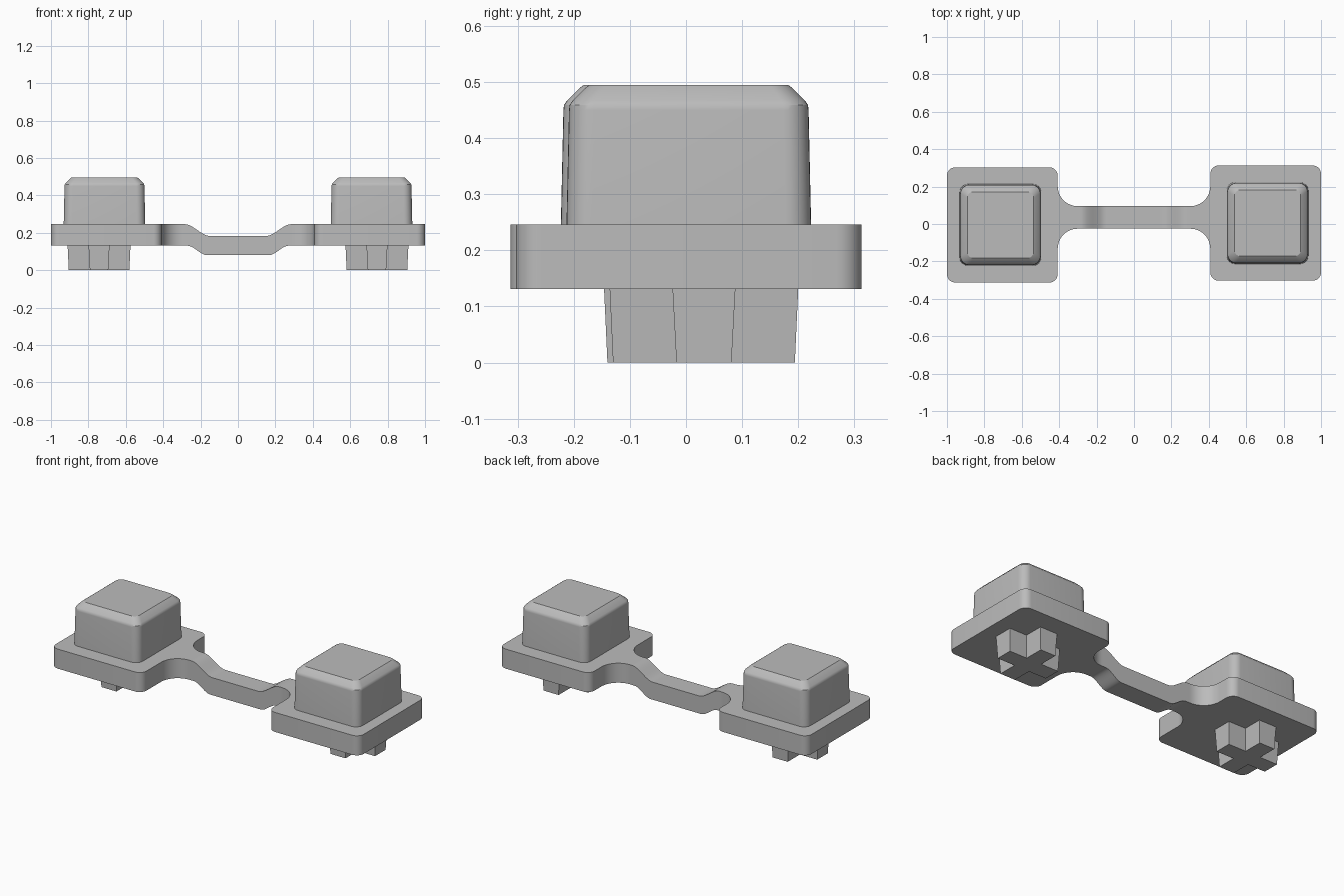
import bpy, bmesh, math

cube = bpy.data.objects.get("Cube")
if cube:
    bpy.data.objects.remove(cube)

grey = bpy.data.materials.new("rubber_grey")
grey.use_nodes = True
colour = (0.5, 0.5, 0.5, 1)
grey.diffuse_color = colour
grey.node_tree.nodes["Principled BSDF"].inputs["Base Color"].default_value = colour

PLATE_LOW, PLATE_TOP = 0.131, 0.246
STRAP_Y = (-0.025, 0.095)
STRAP_X = 0.3          # where the strap leaves the flared plate


def finish(name, bm, angle=30):
    bmesh.ops.remove_doubles(bm, verts=bm.verts, dist=0.0005)
    bmesh.ops.recalc_face_normals(bm, faces=bm.faces)
    mesh = bpy.data.meshes.new(name)
    bm.to_mesh(mesh)
    bm.free()
    mesh.materials.append(grey)
    obj = bpy.data.objects.new(name, mesh)
    bpy.context.collection.objects.link(obj)
    bpy.ops.object.select_all(action='DESELECT')
    obj.select_set(True)
    bpy.context.view_layer.objects.active = obj
    bpy.ops.object.shade_smooth_by_angle(angle=math.radians(angle))


def arc(cx, cy, r, start, end, steps=8):
    angles = [math.radians(start + (end - start) * i / steps) for i in range(steps + 1)]
    return [(cx + r * math.cos(a), cy + r * math.sin(a)) for a in angles]


def rounded_square(cx, cy, half, r):
    d = half - r
    corners = ((d, d, 0), (-d, d, 90), (-d, -d, 180), (d, -d, 270))
    return [p for x, y, a in corners for p in arc(cx + x, cy + y, r, a, a + 90)]


def cross(cx, cy, h, w):
    quarter = [(h, -w), (h, w), (w, w)]
    points = []
    for turn in range(4):
        points += quarter
        quarter = [(-y, x) for x, y in quarter]
    return [(cx + x, cy + y) for x, y in points]


def loft(bm, layers, caps=True, skip=()):
    """Join matching (outline, z) layers with walls and close both ends."""
    rings = [[bm.verts.new((x, y, z)) for x, y in pts] for pts, z in layers]
    n = len(rings[0])
    for a, b in zip(rings, rings[1:]):
        for i in range(n):
            if i not in skip:
                j = (i + 1) % n
                bm.faces.new((a[i], a[j], b[j], b[i]))
    if caps:
        bm.faces.new(rings[0][::-1])
        bm.faces.new(rings[-1])


def plate_outline(side, cy):
    """Rounded plate that flares into the strap on its inner edge."""
    x0, x1, r, f = 0.408, 1.0, 0.045, 0.408 - STRAP_X
    y0, y1 = cy - 0.308, cy + 0.308
    lo, hi = STRAP_Y
    pts = arc(x1 - r, y0 + r, r, -90, 0) + arc(x1 - r, y1 - r, r, 0, 90)
    pts += arc(x0 + r, y1 - r, r, 90, 180)
    pts += arc(STRAP_X, hi + f, f, 0, -90, 12)
    open_edge = len(pts) - 1
    pts += arc(STRAP_X, lo - f, f, 90, 0, 12)
    pts += arc(x0 + r, y0 + r, r, 180, 270)
    return [(side * x, y) for x, y in pts], open_edge


def ease(x, start, end, low, high):
    t = min(max((abs(x) - start) / (end - start), 0), 1)
    return low + (high - low) * t * t * (3 - 2 * t)


# Base: two plates joined by the dipped strap
bm = bmesh.new()
for side in (-1, 1):
    outline, open_edge = plate_outline(side, side * 0.005)
    loft(bm, [(outline, PLATE_LOW), (outline, PLATE_TOP)], skip=(open_edge,))

inner = [0.14 + 0.01 * i for i in range(17)]
stations = [-x for x in reversed(inner)] + inner
previous = None
for x in stations:
    low = ease(x, 0.165, 0.27, 0.08, PLATE_LOW)
    top = ease(x, 0.15, 0.285, 0.183, PLATE_TOP)
    ring = [bm.verts.new((x, y, z)) for y, z in
            ((STRAP_Y[0], low), (STRAP_Y[1], low), (STRAP_Y[1], top), (STRAP_Y[0], top))]
    if previous:
        for i in range(4):
            j = (i + 1) % 4
            bm.faces.new((previous[i], previous[j], ring[j], ring[i]))
    previous = ring
finish("plates_and_strap", bm)

for side, label in ((-1, "right"), (1, "left")):
    cy = side * 0.005

    # Chamfered plug block on top
    bm = bmesh.new()
    profile = ((PLATE_TOP, 0.218, 0.045), (0.45, 0.2135, 0.045), (0.459, 0.2125, 0.044),
               (0.467, 0.207, 0.042), (0.489, 0.185, 0.036), (0.495, 0.177, 0.032))
    loft(bm, [(rounded_square(side * 0.714, cy, h, r), z) for z, h, r in profile])
    finish(label + "_block", bm)

    # Tapered cross stem underneath
    bm = bmesh.new()
    cx, sy = side * 0.743, cy + 0.027
    loft(bm, [(cross(cx, sy, 0.162, 0.049), 0), (cross(cx, sy, 0.168, 0.056), PLATE_LOW)])
    finish(label + "_cross_stem", bm)
